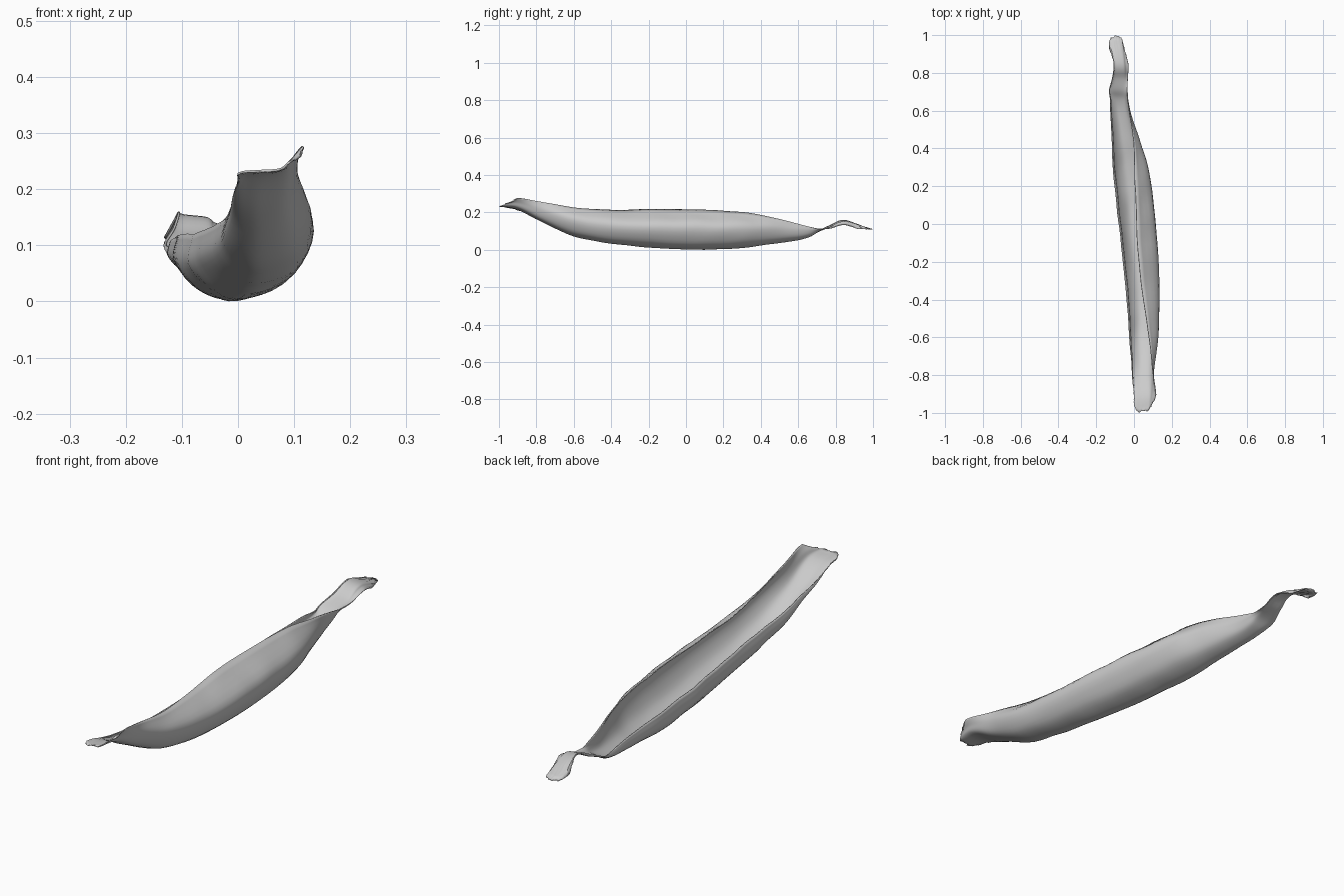
import bpy
import math
import random
from mathutils import Vector, noise

random.seed(4)
cube = bpy.data.objects.get("Cube")
if cube:
    bpy.data.objects.remove(cube, do_unlink=True)

# Stations along the trough:
# y, left rim x, left rim z, lowest z, widest right x, right rim x, right rim z
STATIONS = [
    (-1.0, .0, .222, .232, .09, .11, .256),
    (-.9, .002, .213, .217, .1, .116, .276),
    (-.78, -.006, .185, .155, .104, .1, .258),
    (-.6, -.016, .155, .075, .125, .08, .226),
    (-.4, -.028, .142, .035, .131, .05, .213),
    (-.15, -.052, .13, .012, .122, .02, .216),
    (.1, -.08, .12, .003, .1, .01, .212),
    (.3, -.103, .118, .012, .072, .002, .2),
    (.45, -.108, .115, .033, .027, -.003, .175),
    (.58, -.116, .11, .05, -.015, -.022, .145),
    (.66, -.122, .098, .07, -.034, -.032, .124),
    (.71, -.128, .106, .099, -.042, -.036, .112),
    (.77, -.113, .132, .12, -.043, -.033, .115),
    (.85, -.105, .16, .152, -.045, -.03, .135),
    (1.0, -.13, .114, .11, -.06, -.05, .112),
]


def spline(points, steps):
    """Smooth curve through points of any dimension."""
    pts = [Vector(p) for p in points]
    pts = [2 * pts[0] - pts[1]] + pts + [2 * pts[-1] - pts[-2]]
    out = []
    for a, b, c, d in zip(pts, pts[1:], pts[2:], pts[3:]):
        for i in range(steps):
            t = i / steps
            out.append(b + (c - a) * t / 2
                       + (2 * a - 5 * b + 4 * c - d) * t * t / 2
                       + (3 * b - a - 3 * c + d) * t ** 3 / 2)
    return out + [pts[-2]]


def cross_section(station):
    """Open curled section, from the left rim under to the right rim."""
    y, lx, lz, low, wide, rx, rz = station
    mid = lx + (wide - lx) * .42
    depth = max(0, lz - low)
    wide_z = low + (rz - low) * .61
    return spline([
        (lx, lz),
        (lx - depth * .08, low + (lz - low) * .55),
        (lx + (mid - lx) * .35, low + (lz - low) * .15),
        (mid, low),
        (mid + (wide - mid) * .72, low + (wide_z - low) * .27),
        (wide, wide_z),
        (rx, rz),
    ], 5)


# Curled sheet, with torn ends and gently uneven walls
rows = spline(STATIONS, 6)
verts, faces = [], []
for r, station in enumerate(rows):
    section = cross_section(station)
    count = len(section)
    near_end = max(0, 1 - min(r, len(rows) - 1 - r) / 6)
    for k, (x, z) in enumerate(section):
        across = 2 * k / (count - 1) - 1
        tear = (.07 * across ** 2 + random.uniform(0, .012)) * near_end
        y = station[0] - math.copysign(tear, station[0])
        bump = noise.noise(Vector((x * 12, y * 9, z * 12))) * .003
        verts.append((x + bump, y, max(z + bump, .002)))
for r in range(len(rows) - 1):
    for k in range(count - 1):
        a = r * count + k
        faces.append((a, a + 1, a + count + 1, a + count))

mesh = bpy.data.meshes.new("curled_sheet")
mesh.from_pydata(verts, [], faces)
sheet = bpy.data.objects.new("curled_sheet", mesh)
bpy.context.collection.objects.link(sheet)

# Thin wall
wall = sheet.modifiers.new("thin_wall", 'SOLIDIFY')
wall.thickness = .004
wall.offset = 0

# Plain grey material
grey = bpy.data.materials.new("plain_grey")
grey.use_nodes = True
colour = (.6, .6, .6, 1)
grey.diffuse_color = colour
grey.node_tree.nodes["Principled BSDF"].inputs["Base Color"].default_value = colour
mesh.materials.append(grey)

bpy.ops.object.select_all(action='DESELECT')
sheet.select_set(True)
bpy.context.view_layer.objects.active = sheet
bpy.ops.object.shade_smooth_by_angle(angle=math.radians(40))
